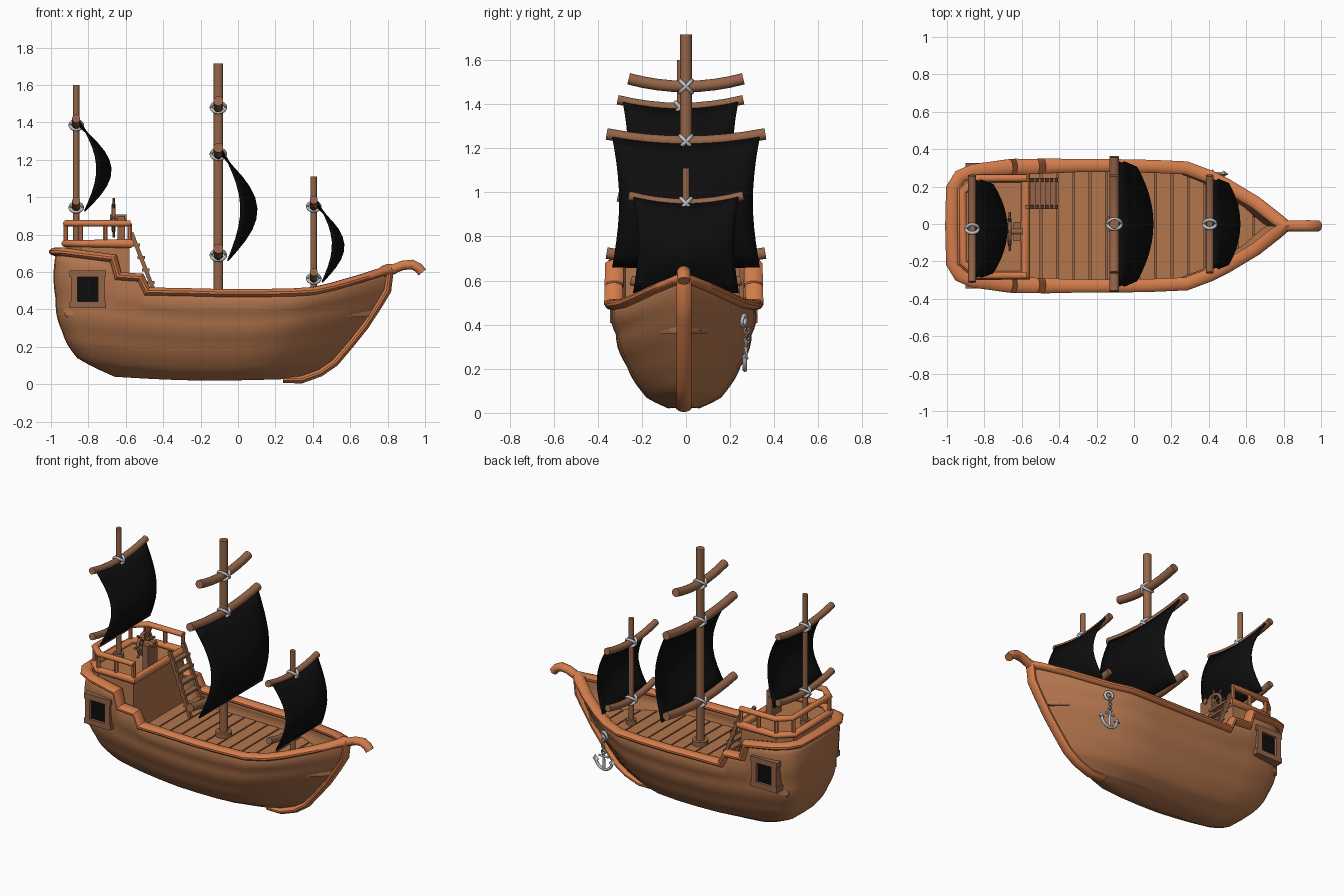
import bpy, bmesh
from math import sin, cos, pi, radians
from mathutils import Vector as V

if "Cube" in bpy.data.objects:
    bpy.data.objects.remove(bpy.data.objects["Cube"])


def material(name, r, g, b):
    m = bpy.data.materials.new(name)
    m.diffuse_color = (r, g, b, 1)
    m.use_nodes = True
    m.node_tree.nodes["Principled BSDF"].inputs["Base Color"].default_value = m.diffuse_color
    return m


WOOD = material("hull_wood", .45, .18, .075)
TRIM = material("orange_trim", .65, .2, .07)
SPAR = material("spar_wood", .3, .13, .065)
BLACK = material("black_cloth", .004, .004, .004)
METAL = material("grey_rope", .5, .52, .55)
CY = -.01  # hull centre line


def build(name, verts, faces, mat, angle=40):
    me = bpy.data.meshes.new(name)
    me.from_pydata([tuple(v) for v in verts], [], faces)
    bm = bmesh.new()
    bm.from_mesh(me)
    bmesh.ops.recalc_face_normals(bm, faces=bm.faces)
    bm.to_mesh(me)
    bm.free()
    me.materials.append(mat)
    ob = bpy.data.objects.new(name, me)
    bpy.context.collection.objects.link(ob)
    bpy.ops.object.select_all(action='DESELECT')
    ob.select_set(True)
    bpy.context.view_layer.objects.active = ob
    bpy.ops.object.shade_smooth_by_angle(angle=radians(angle))
    return ob


def tube(name, path, rs, rz, mat, closed=False, n=12):
    """Sweep an ellipse (rs sideways, rz upward) along a path."""
    p = [V(q) for q in path]
    m, verts, faces = len(p), [], []
    for i, q in enumerate(p):
        a = (q - p[i - 1]).normalized() if closed or i else None
        b = (p[(i + 1) % m] - q).normalized() if closed or i < m - 1 else None
        a, b = a or b, b or a
        t = (a + b).normalized()
        s = t.cross(V((0, 0, 1)))
        s = s.normalized() if s.length > .05 else V((0, 1, 0))
        w = s.cross(t).normalized()
        k = min(1 / max(t.dot(a), .1), 1.4)
        for j in range(n):
            c = 2 * pi * (j + .5) / n
            verts.append(q + s * (cos(c) * rs * k) + w * (sin(c) * rz * k))
    for i in range(m if closed else m - 1):
        for j in range(n):
            j2, i2 = (j + 1) % n, (i + 1) % m
            faces.append((i * n + j, i * n + j2, i2 * n + j2, i2 * n + j))
    if not closed:
        faces += [tuple(range(n)), tuple(range((m - 1) * n, m * n))]
    return build(name, verts, faces, mat)


def rod(name, a, b, r, mat, n=12):
    return tube(name, [a, b], r, r, mat, n=n)


def ring(name, centre, normal, R, r, mat):
    bpy.ops.mesh.primitive_torus_add(major_radius=R, minor_radius=r, major_segments=24, minor_segments=8,
                                     location=centre, rotation=V(normal).to_track_quat('Z', 'Y').to_euler())
    ob = bpy.context.object
    ob.name = name
    ob.data.materials.append(mat)
    bpy.ops.object.shade_smooth()
    return ob


def prism(name, outline, z0, z1, mat):
    n = len(outline)
    verts = [(x, y, z) for z in (z0, z1) for x, y in outline]
    faces = [tuple(range(n)), tuple(range(n, 2 * n))]
    faces += [(i, (i + 1) % n, n + (i + 1) % n, n + i) for i in range(n)]
    return build(name, verts, faces, mat, 20)


def box(name, x, y, z, mat):
    return prism(name, [(x[0], y[0]), (x[1], y[0]), (x[1], y[1]), (x[0], y[1])], z[0], z[1], mat)


# Hull: half plan of the rail (x, half beam, z), then levels down to the keel
RAIL = [(-.975, 0, .70), (-.97, .2, .70), (-.93, .265, .70), (-.86, .295, .69), (-.665, .315, .665),
        (-.64, .316, .57), (-.52, .318, .562), (-.485, .32, .488), (-.3, .322, .485), (-.1, .322, .48),
        (.1, .318, .48), (.28, .31, .482), (.4, .265, .49), (.5, .215, .512), (.65, .125, .555),
        (.765, .035, .592), (.81, 0, .605)]
# z amidships, stern x, bow x, beam, rise at stern, rise at bow
LEVELS = [(.02, -.66, .33, .07, .02, .01), (.07, -.86, .51, .17, .07, .05),
          (.21, -.94, .67, .258, .07, .10), (.355, -.975, .775, .308, .095, .12)]


def level_points(L):
    z, xs, xb, beam, rs, rb = L
    out = []
    for x, y, _ in RAIL:
        u = (x + .975) / 1.785
        rise = rs * max(0, 1 - u / .45) ** 1.5 + rb * max(0, (u - .6) / .4) ** 1.5
        out.append(V((xs + (xb - xs) * u, y * beam / .322, z + rise)))
    return out


def full(half):
    return [V((p[0], CY + p[1], p[2])) for p in half] + [V((p[0], CY - p[1], p[2])) for p in half[-2:0:-1]]


rows = [level_points(L) for L in LEVELS] + [[V(p) for p in RAIL]]
rings = []
for a, b in zip(rows, rows[1:]):
    for k in range(5):
        t = k / 5
        g = sin(pi * t)  # every strake bulges outward
        rings.append(full([V((q.x * (1 + .012 * g), q.y * (1 + .045 * g), q.z))
                           for q in (p.lerp(r, t) for p, r in zip(a, b))]))
rings.append(full(rows[-1]))
n = len(rings[0])
faces = [(i * n + j, i * n + (j + 1) % n, (i + 1) * n + (j + 1) % n, (i + 1) * n + j)
         for i in range(len(rings) - 1) for j in range(n)] + [tuple(range(n))]
hull = build("hull", [p for r in rings for p in r], faces, WOOD, 45)
sol = hull.modifiers.new("wall", 'SOLIDIFY')
sol.thickness, sol.offset = .022, -1
tube("rail", [p + V((0, 0, .008)) for p in full(RAIL)], .036, .022, TRIM, True)

# Stem and curled bowsprit
tube("stem", [(.24, CY, .025), (.34, CY, .024), (.44, CY, .06), (.52, CY, .115), (.6, CY, .21), (.68, CY, .31),
              (.755, CY, .425), (.8, CY, .5), (.812, CY, .6)], .035, .02, TRIM)
tube("bowsprit", [(.77, CY, .592), (.83, CY, .615), (.88, CY, .635), (.93, CY, .64), (.965, CY, .622),
                  (.985, CY, .598)], .03, .026, TRIM)


# Deck boards
def deck_half(x):
    x += .04
    for a, b in zip(RAIL, RAIL[1:]):
        if a[0] <= x <= b[0]:
            return max(.005, a[1] + (b[1] - a[1]) * (x - a[0]) / (b[0] - a[0]) - .028)
    return .005


for i in range(19):
    x0 = -.93 + i * .0875
    x1 = min(x0 + .078, .72)
    cut = [x0, (x0 + x1) / 2, x1]
    side = [(x, CY + deck_half(x)) for x in cut] + [(x, CY - deck_half(x)) for x in cut[::-1]]
    prism("deck_board", side, .37, .405, WOOD)
under = [-.92, -.5, 0, .25, .45, .6, .72]
prism("under_deck", [(x, CY + deck_half(x)) for x in under] + [(x, CY - deck_half(x)) for x in under[::-1]],
      .36, .392, SPAR)

# Stern cabin with trim, posts and railing
CAB = [(-.58, .26), (-.84, .26), (-.92, .19), (-.92, -.19), (-.84, -.26), (-.58, -.26)]
cab = [(x, y - .015) for x, y in CAB]
prism("cabin", cab, .4, .735, WOOD)
tube("cabin_trim", [(x, y, .752) for x, y in cab], .024, .018, TRIM, True)
tube("cabin_railing", [(x + .005, y, .86) for x, y in cab], .02, .017, TRIM)
for x, y in cab + [(-.71, .245), (-.71, -.275)]:
    rod("railing_post", (x, y, .74), (x, y, .86), .013, TRIM, 8)

# Ladder
for y in (.09, .235):
    rod("ladder_side", (-.57, y, .81), (-.415, y, .41), .015, SPAR, 4)
for i in range(1, 6):
    t = i / 6
    x, z = -.57 + .155 * t, .81 - .4 * t
    box("ladder_rung", (x - .02, x + .02), (.08, .245), (z - .008, z + .008), SPAR)

# Steering wheel on its stand
hub = V((-.665, -.04, .89))
ring("wheel_rim", hub, (1, 0, 0), .07, .01, SPAR)
for i in range(4):
    d = V((0, cos(i * pi / 4), sin(i * pi / 4))) * .105
    rod("wheel_spoke", hub - d, hub + d, .007, SPAR, 8)
rod("wheel_hub", hub - V((.02, 0, 0)), hub + V((.07, 0, 0)), .018, SPAR)
box("wheel_stand", (-.645, -.605), (-.09, .01), (.73, .9), SPAR)


# Masts with yards (z, half length), lashings and sails
def mast(name, x, y, base, top, r, yards, yr):
    tube(name, [(x, y, base), (x, y, (base + top) * .6), (x, y, top)], r, r, SPAR)
    rod(name + "_collar", (x, y, base), (x, y, base + .035), r * 1.9, SPAR)
    for z, hw in yards:
        tube(name + "_yard", [(x, y + hw * k / 4, z + .035 * (k / 4) ** 2) for k in range(-4, 5)], yr, yr, SPAR)
        for s in (1, -1):
            ring(name + "_lashing", (x, y, z), (0, s, 1), max(r, yr) + .011, .009, METAL)


def sail(name, x, y, z0, z1, hw, bulge, edge):
    N, M = 12, 10
    verts = []
    for j in range(M + 1):
        v = j / M
        g = sin(pi * v)
        for i in range(N + 1):
            u = 2 * i / N - 1
            verts.append((x + .03 * (1 - v) + g * (edge + (bulge - edge) * (1 - u * u)),
                          y + hw * u * (1 - .1 * g), z0 + (z1 - z0) * v + .033 * u * u * v))
    f = [(j * (N + 1) + i, j * (N + 1) + i + 1, (j + 1) * (N + 1) + i + 1, (j + 1) * (N + 1) + i)
         for j in range(M) for i in range(N)]
    ob = build(name, verts, f, BLACK)
    m = ob.modifiers.new("cloth", 'SOLIDIFY')
    m.thickness, m.offset = .008, 0


mast("main_mast", -.105, 0, .4, 1.715, .027, [(1.48, .26), (1.23, .36), (.69, .36)], .027)
mast("fore_mast", .405, 0, .4, 1.11, .017, [(.95, .26), (.565, .25)], .022)
mast("aft_mast", -.865, -.025, .73, 1.6, .017, [(1.385, .285), (.945, .285)], .022)
sail("main_sail", -.085, 0, .66, 1.22, .335, .17, .085)
sail("fore_sail", .42, 0, .545, .95, .24, .13, .07)
sail("aft_sail", -.85, -.025, .925, 1.38, .262, .155, .08)

# Stern windows on both sides
for s in (1, -1):
    ys = sorted((CY + s * .27, CY + s * .335))
    yb = sorted((CY + s * .27, CY + s * .318))
    box("window_pane", (-.87, -.73), yb, (.43, .585), BLACK)
    for x in (-.875, -.73):
        box("window_side", (x - .018, x + .018), ys, (.415, .6), SPAR)
    for z in (.425, .59):
        box("window_bar", (-.9, -.705), ys, (z - .018, z + .018), SPAR)

# Anchor hanging on the back side near the bow
ax, ay = .42, .272
ring("hawse_ring", (ax, .262, .42), (.35, 1, -.2), .024, .009, METAL)
for i in range(4):
    ring("chain_link", (ax, ay + .004, .395 - i * .022), (i % 2, 1 - i % 2, 0), .011, .004, METAL)
ring("anchor_eye", (ax, ay, .315), (0, 1, 0), .014, .005, METAL)
rod("anchor_shank", (ax, ay, .305), (ax, ay - .005, .195), .009, METAL)
rod("anchor_stock", (ax - .035, ay, .285), (ax + .035, ay, .285), .007, METAL)
tube("anchor_arms", [(ax + .06 * sin(a * pi / 8), ay - .005, .255 - .06 * cos(a * pi / 8)) for a in range(-4, 5)],
     .01, .009, METAL)
for s in (1, -1):
    build("anchor_fluke", [(ax + s * .035, ay - .005, .25), (ax + s * .085, ay - .005, .25),
                           (ax + s * .065, ay - .005, .28), (ax + s * .06, ay + .013, .245),
                           (ax + s * .06, ay - .02, .245)],
          [(0, 2, 3), (2, 1, 3), (0, 2, 4), (2, 1, 4), (0, 3, 1), (0, 1, 4)], METAL)
